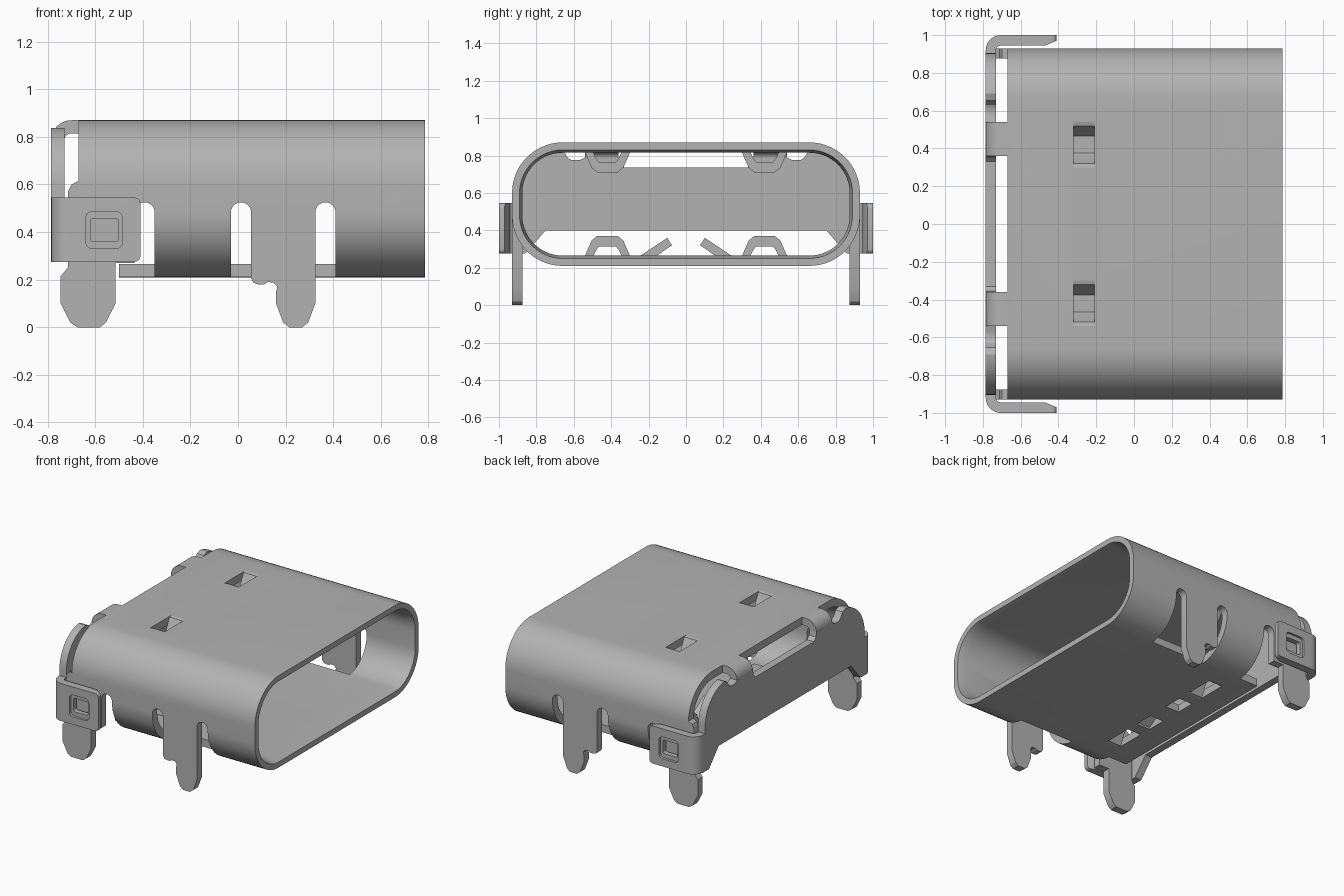
import bpy, bmesh, math

cube = bpy.data.objects.get("Cube")
if cube:
    bpy.data.objects.remove(cube)

steel = bpy.data.materials.new("brushed_steel")
steel.use_nodes = True
grey = (0.45, 0.45, 0.45, 1)
steel.diffuse_color = grey
steel.node_tree.nodes["Principled BSDF"].inputs["Base Color"].default_value = grey

AXES = {"x": lambda p, q, t: (t, p, q),
        "y": lambda p, q, t: (p, t, q),
        "z": lambda p, q, t: (p, q, t)}


def loft(name, axis, sections):
    """Closed solid through (position, outline) sections along an axis."""
    bm = bmesh.new()
    rings = [[bm.verts.new(AXES[axis](p, q, t)) for p, q in pts] for t, pts in sections]
    n = len(rings[0])
    for a, b in zip(rings, rings[1:]):
        for i in range(n):
            bm.faces.new((a[i], a[(i + 1) % n], b[(i + 1) % n], b[i]))
    bm.faces.new(rings[0])
    bm.faces.new(rings[-1])
    bmesh.ops.recalc_face_normals(bm, faces=bm.faces)
    me = bpy.data.meshes.new(name)
    bm.to_mesh(me)
    bm.free()
    me.materials.append(steel)
    ob = bpy.data.objects.new(name, me)
    bpy.context.collection.objects.link(ob)
    return ob


def prism(name, axis, pts, a, b):
    return loft(name, axis, [(a, pts), (b, pts)])


def rect(p0, p1, q0, q1):
    return [(p0, q0), (p1, q0), (p1, q1), (p0, q1)]


def arc(cx, cy, r, a0, a1, n=10):
    angles = [math.radians(a0 + (a1 - a0) * i / n) for i in range(n + 1)]
    return [(cx + r * math.cos(t), cy + r * math.sin(t)) for t in angles]


def rounded(p0, p1, q0, q1, r, n=5):
    return (arc(p1 - r, q1 - r, r, 0, 90, n) + arc(p0 + r, q1 - r, r, 90, 180, n)
            + arc(p0 + r, q0 + r, r, 180, 270, n) + arc(p1 - r, q0 + r, r, 270, 360, n))


def cut(ob, cutters):
    """Subtract the cutters, bake the result and discard them."""
    for c in cutters:
        c.hide_render = True
        m = ob.modifiers.new("cut", "BOOLEAN")
        m.operation, m.solver, m.object = "DIFFERENCE", "EXACT", c
    deps = bpy.context.evaluated_depsgraph_get()
    me = bpy.data.meshes.new_from_object(ob.evaluated_get(deps))
    ob.modifiers.clear()
    ob.data = me
    for c in cutters:
        bpy.data.objects.remove(c)


def wall(inset):
    return rounded(-.93 + inset, .93 - inset, .21 + inset, .87 - inset, .27 - inset, 14)


T = .055                 # sheet thickness
LANCE = (-.32, -.21)     # x range of the pressed bridges
SLOT_TOP = .4825
parts = []

# Tubular shell with a flared mouth
shell = prism("shell", "x", wall(0), -.67, .785)
cut(shell, [loft("bore", "x", [(-1, wall(T)), (.72, wall(T)), (.785, wall(.04)), (.9, wall(.04))])])
parts.append(shell)

# Side slots, lower corner openings, pressed holes and open rear floor
cutters = [prism("floor_end", "z", rect(-.8, -.5, -.7, .7), .1, .4)]
for s in (-1, 1):
    y0, y1 = s * .68, s * 1.1
    for x0, x1 in ((-.03, .41), (-.8, -.35)):
        cutters.append(prism("corner_cut", "y", rect(x0, x1, .1, SLOT_TOP), y0, y1))
    for x in (-.3925, .0125, .3675):
        cap = arc(x, SLOT_TOP, .0425, 0, 180, 12) + [(x - .0425, .4), (x + .0425, .4)]
        cutters.append(prism("slot_cut", "y", cap, s * .8, y1))
    hole = rect(*LANCE, s * .42 - .12, s * .42 + .12)
    cutters.append(prism("bridge_hole", "z", hole, .1, .3))
    cutters.append(prism("bridge_hole", "z", hole, .78, 1))
    cutters.append(prism("fin_hole", "z", rect(*LANCE, s * .08, s * .22), .1, .3))

# Dovetailed seam in the floor
seam = [(.8, -.11)]
for x in (.5, .26, .02):
    seam += [(x + .05, -.11), (x + .09, .0), (x - .09, .0), (x - .05, -.11)]
seam.append((-.19, -.11))
seam += [(x, y - .005) for x, y in reversed(seam)]
cutters.append(prism("seam_cut", "z", seam, .1, .3))
for c in cutters:
    cut(shell, [c])

# Rear plate with rounded ears
half = [(.75, .40), (.86, .275), (.905, .275)] + arc(.655, .59, .25, 0, 82) + [
    (.655, .825), (.63, .785), (.61, .775), (.57, .775), (.54, .79),
    (.36, .79), (.355, .76), (.33, .735)]
plate = half + [(-y, z) for y, z in reversed(half)]
parts.append(prism("rear_plate", "x", plate, -.785, -.73))

front_leg = [(.055, SLOT_TOP), (.055, .205), (.065, .187), (.085, .18), (.11, .18), (.125, .19),
             (.15, .188), (.165, .17), (.16, .15), (.16, .1), (.19, .02), (.215, 0),
             (.27, 0), (.295, .02), (.325, .1), (.325, SLOT_TOP)]
rear_leg = [(-.67, .615), (-.7, .6), (-.715, .57), (-.715, .25), (-.745, .215), (-.745, .1),
            (-.705, .02), (-.675, 0), (-.58, 0), (-.555, .02), (-.515, .1), (-.515, .27),
            (-.435, .27), (-.435, SLOT_TOP), (-.67, SLOT_TOP)]

for s, side in ((-1, "right"), (1, "left")):
    # Solder legs continuing the side walls
    for name, pts in (("front_leg", front_leg), ("rear_leg", rear_leg)):
        parts.append(prism(f"{side}_{name}", "y", pts, s * .93, s * (.93 - T)))

    # Bent strap joining the shell roof to the rear plate
    strap = ([(-.73, .76), (-.785, .76)] + arc(-.7, .785, .085, 180, 90)
             + [(-.66, .87), (-.66, .815)] + arc(-.7, .785, .03, 90, 180, 6))
    parts.append(prism(f"{side}_strap", "y", strap, s * .36, s * .54))

    # Clip wrapping round the side, with a stepped window
    bend = (arc(-.705, .92, .08, 180, 90) + [(-.41, 1), (-.41, .97), (-.47, .945)]
            + arc(-.705, .92, .025, 90, 180, 6) + [(-.73, .90), (-.785, .90)])
    clip = prism(f"{side}_clip", "z", [(x, s * y) for x, y in bend], .275, .545)
    bm = bmesh.new()
    bm.from_mesh(clip.data)
    tips = [e for e in bm.edges if all(v.co.x > -.42 for v in e.verts)
            and abs(e.verts[0].co.z - e.verts[1].co.z) < .01]
    bmesh.ops.bevel(bm, geom=tips, offset=.025, segments=4, profile=.5, affect="EDGES")
    bm.to_mesh(clip.data)
    bm.free()
    cut(clip, [prism("recess", "y", rounded(-.64, -.485, .33, .487, .03), s * .982, s * 1.1)])
    cut(clip, [prism("window", "y", rounded(-.62, -.503, .36, .457, .012), s * .9, s * 1.1)])
    parts.append(clip)

    # Pressed bridges in roof and floor
    bridge = [(-.12, .87), (-.1, .865), (-.06, .785), (-.045, .765), (.045, .765), (.06, .785),
              (.1, .865), (.12, .87), (.12, .815), (.085, .735), (.055, .71),
              (-.055, .71), (-.085, .735), (-.12, .815)]
    parts.append(prism(f"{side}_roof_bridge", "x", [(s * .42 + y, z) for y, z in bridge], *LANCE))
    parts.append(prism(f"{side}_floor_bridge", "x",
                       [(s * .42 + y, 1.08 - z) for y, z in bridge], *LANCE))

    # Slanted floor fin
    fin = [(.25, .225), (.25, .26), (.1, .36), (.075, .32), (.215, .225)]
    parts.append(prism(f"{side}_floor_fin", "x", [(s * y, z) for y, z in fin], *LANCE))

# Smooth curved sheet, keep the stamped edges crisp
bpy.ops.object.select_all(action="DESELECT")
for ob in parts:
    ob.select_set(True)
bpy.context.view_layer.objects.active = shell
bpy.ops.object.shade_smooth_by_angle(angle=math.radians(30))
